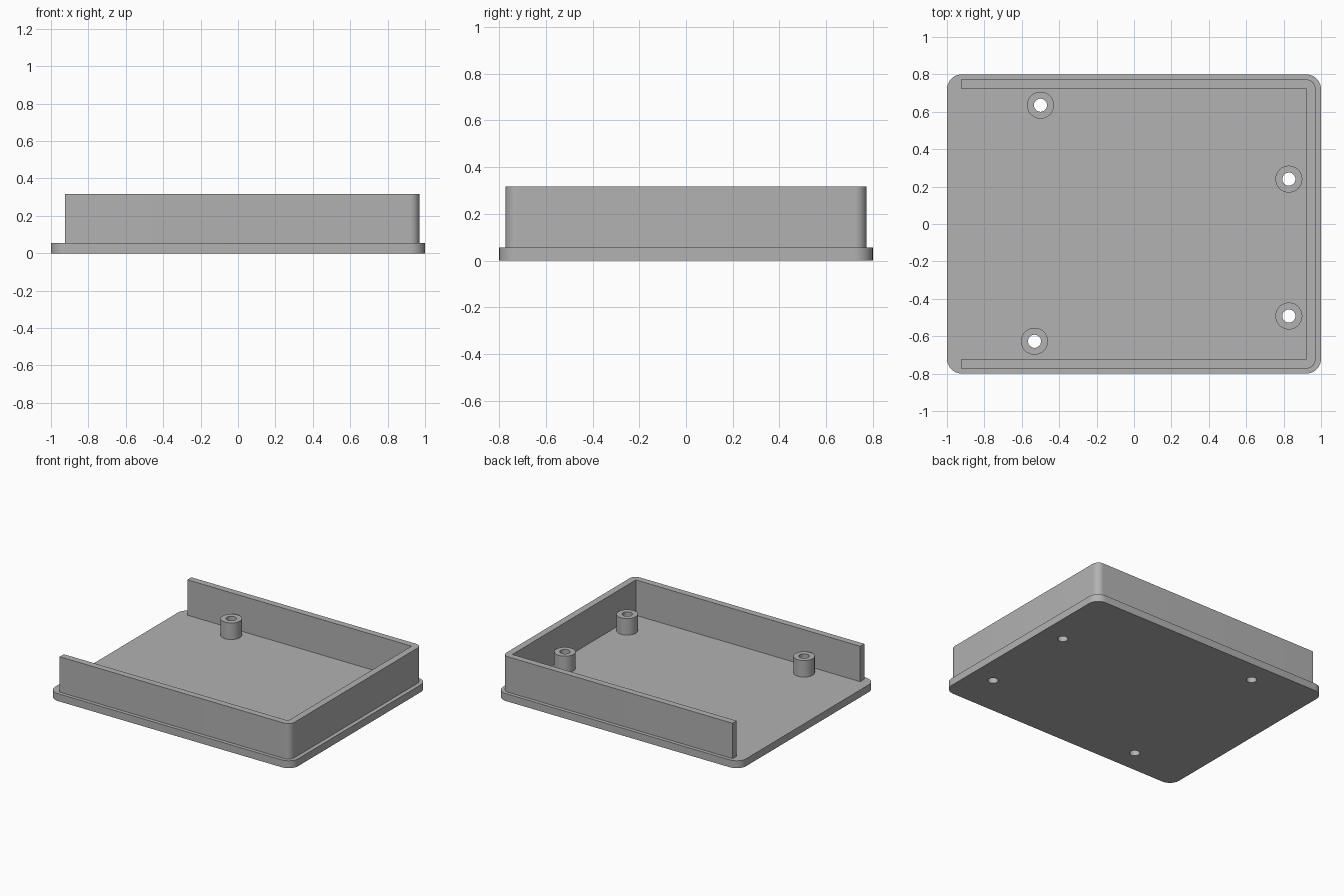
import bpy, bmesh
from math import cos, sin, pi
from mathutils import Vector

cube = bpy.data.objects.get("Cube")
if cube:
    bpy.data.objects.remove(cube, do_unlink=True)

grey = bpy.data.materials.new("plain grey")
grey.use_nodes = True
colour = (0.445, 0.445, 0.445, 1)
grey.diffuse_color = colour
grey.node_tree.nodes["Principled BSDF"].inputs["Base Color"].default_value = colour


def circle(x, y, r, n=40):
    return [(x + r * cos(2 * pi * i / n), y + r * sin(2 * pi * i / n)) for i in range(n)]


def rounded(corners, steps=10):
    """Outline from right-angled corners (x, y, radius)."""
    out = []
    for i, (x, y, r) in enumerate(corners):
        p = Vector((x, y))
        if not r:
            out.append((x, y))
            continue
        a = (Vector(corners[i - 1][:2]) - p).normalized() * r
        b = (Vector(corners[(i + 1) % len(corners)][:2]) - p).normalized() * r
        for k in range(steps + 1):
            t = k / steps * pi / 2
            out.append(tuple(p + a * (1 - sin(t)) + b * (1 - cos(t))))
    return out


def prism(name, loops, bottom, top):
    """Solid extrusion of an outline; further loops become holes."""
    bm = bmesh.new()
    edges = []
    for loop in loops:
        vs = [bm.verts.new((x, y, bottom)) for x, y in loop]
        edges += [bm.edges.new((vs[i - 1], vs[i])) for i in range(len(vs))]
    bmesh.ops.triangle_fill(bm, use_beauty=True, edges=edges, normal=(0, 0, 1))
    result = bmesh.ops.extrude_face_region(bm, geom=bm.faces[:], use_keep_orig=True)
    moved = [g for g in result["geom"] if isinstance(g, bmesh.types.BMVert)]
    bmesh.ops.translate(bm, verts=moved, vec=(0, 0, top - bottom))
    bmesh.ops.recalc_face_normals(bm, faces=bm.faces[:])
    mesh = bpy.data.meshes.new(name)
    bm.to_mesh(mesh)
    bm.free()
    mesh.materials.append(grey)
    ob = bpy.data.objects.new(name, mesh)
    bpy.context.collection.objects.link(ob)
    bpy.ops.object.select_all(action="DESELECT")
    ob.select_set(True)
    bpy.context.view_layer.objects.active = ob
    bpy.ops.object.shade_smooth_by_angle(angle=pi / 6)
    return ob


FLOOR, RIM, BOSS = 0.055, 0.318, 0.178
posts = [(-0.5, 0.635), (0.828, 0.24), (0.828, -0.492), (-0.532, -0.627)]
holes = [circle(x, y, 0.035) for x, y in posts]

# Base plate with screw holes
plate = rounded([(-1, -0.8, 0.08), (1, -0.8, 0.08), (1, 0.8, 0.08), (-1, 0.8, 0.08)])
prism("base_plate", [plate] + holes, 0, FLOOR)

# Three-sided wall, open on the right, rounded outside and square inside
wall = rounded([(-0.925, -0.773, 0), (0.97, -0.773, 0.05), (0.97, 0.773, 0.05), (-0.925, 0.773, 0),
                (-0.925, 0.725, 0), (0.92, 0.725, 0), (0.92, -0.725, 0), (-0.925, -0.725, 0)])
prism("side_wall", [wall], FLOOR, RIM)

# Hollow screw posts
for i, (x, y) in enumerate(posts):
    prism(f"screw_post_{i + 1}", [circle(x, y, 0.072), holes[i]], FLOOR, BOSS)
